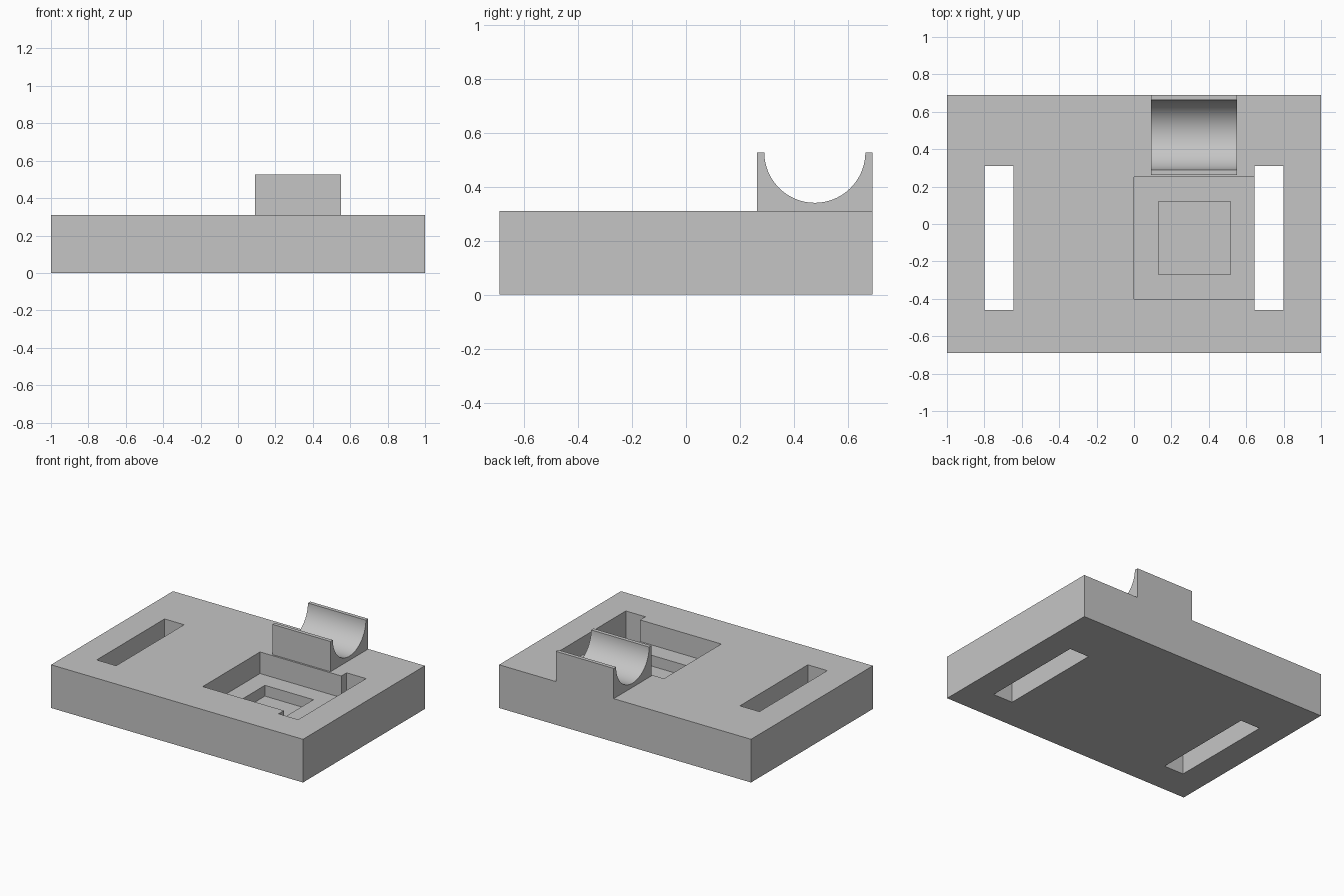
import bpy
import bmesh
import math

cube = bpy.data.objects.get("Cube")
if cube:
    bpy.data.objects.remove(cube, do_unlink=True)

grey = bpy.data.materials.new("plain grey")
grey.use_nodes = True
colour = (0.56, 0.56, 0.56, 1)
grey.diffuse_color = colour
grey.node_tree.nodes["Principled BSDF"].inputs["Base Color"].default_value = colour


def prism(name, profile, axis, start, end):
    """Extrude a closed 2D profile along x (profile is y, z) or z (profile is x, y)."""
    bm = bmesh.new()
    place = (lambda a, b: (start, a, b)) if axis == "x" else (lambda a, b: (a, b, start))
    face = bm.faces.new([bm.verts.new(place(a, b)) for a, b in profile])
    new = bmesh.ops.extrude_face_region(bm, geom=[face])["geom"]
    shift = (end - start, 0, 0) if axis == "x" else (0, 0, end - start)
    bmesh.ops.translate(bm, verts=[v for v in new if isinstance(v, bmesh.types.BMVert)], vec=shift)
    bmesh.ops.recalc_face_normals(bm, faces=bm.faces)
    mesh = bpy.data.meshes.new(name)
    bm.to_mesh(mesh)
    bm.free()
    mesh.materials.append(grey)
    obj = bpy.data.objects.new(name, mesh)
    bpy.context.collection.objects.link(obj)
    return obj


def box(name, x0, x1, y0, y1, z0, z1):
    return prism(name, [(x0, y0), (x1, y0), (x1, y1), (x0, y1)], "z", z0, z1)


def activate(obj):
    bpy.ops.object.select_all(action="DESELECT")
    obj.select_set(True)
    bpy.context.view_layer.objects.active = obj


def cut(target, cutter):
    cutter.hide_render = True
    mod = target.modifiers.new("cut", "BOOLEAN")
    mod.operation = "DIFFERENCE"
    mod.solver = "EXACT"
    mod.object = cutter
    activate(target)
    bpy.ops.object.modifier_apply(modifier=mod.name)
    bpy.data.objects.remove(cutter, do_unlink=True)


# Base plate
TOP, DEPTH = 0.31, 0.691
SLOT_IN, SLOT_OUT = 0.645, 0.8
plate = box("base_plate", -1, 1, -DEPTH, DEPTH, 0, TOP)

# Strap slots through both sides
for side in (-1, 1):
    x0, x1 = sorted((side * SLOT_IN, side * SLOT_OUT))
    cut(plate, box("slot_cutter", x0, x1, -0.46, 0.31, -0.1, 0.5))

# Stepped square pocket, open into the left slot
cut(plate, box("pocket_cutter", 0, 0.7, -0.4, 0.25, TOP / 2, 0.5))
cut(plate, box("inner_pocket_cutter", 0.13, 0.515, -0.27, 0.12, TOP / 4, 0.5))

# Half-round cradle at the back edge
RIM, CENTRE, RADIUS, FRONT = 0.527, 0.477, 0.187, 0.263
STEPS = 48
arc = [(CENTRE - RADIUS * math.cos(math.pi * i / STEPS),
        RIM - RADIUS * math.sin(math.pi * i / STEPS)) for i in range(STEPS + 1)]
profile = [(FRONT, TOP), (FRONT, RIM)] + arc + [(DEPTH, RIM), (DEPTH, TOP)]
cradle = prism("cradle", profile, "x", 0.09, 0.55)
activate(cradle)
bpy.ops.object.shade_smooth_by_angle(angle=math.radians(30))
